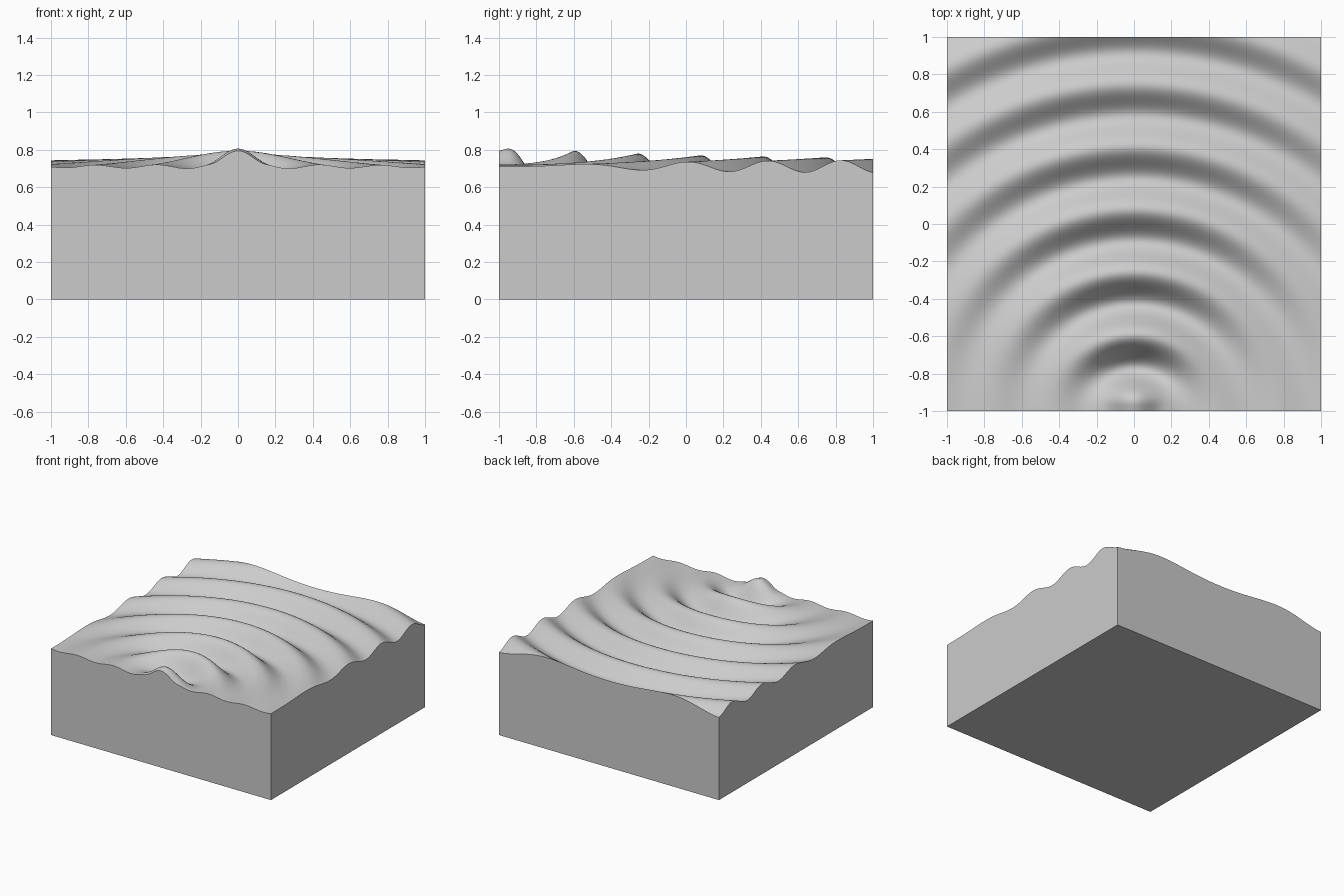
import bpy
import bmesh
import math

default = bpy.data.objects.get("Cube")
if default:
    bpy.data.objects.remove(default, do_unlink=True)

CELLS = 120
LEVEL = 0.711          # still surface height
WAVELENGTH = 1 / 3
SLIT = 0.3             # width of the opening on the front edge
SOURCES = 20

slit_points = [SLIT * ((i + 0.5) / SOURCES - 0.5) for i in range(SOURCES)]


def wave_height(x, y):
    """Sum of circular ripples sent out from points along the slit."""
    total = 0.0
    for s in slit_points:
        r = math.hypot(x - s, y + 1)
        total += math.sin(math.tau * r / WAVELENGTH) / math.sqrt(52 + 212 * r)
    return LEVEL + total / SOURCES


# Material
grey = bpy.data.materials.new("light_grey")
grey.use_nodes = True
colour = (0.6, 0.6, 0.6, 1)
grey.diffuse_color = colour
grey.node_tree.nodes["Principled BSDF"].inputs["Base Color"].default_value = colour

# Rippled top surface
bm = bmesh.new()
bmesh.ops.create_grid(bm, x_segments=CELLS, y_segments=CELLS, size=1)
for v in bm.verts:
    v.co.z = wave_height(v.co.x, v.co.y)

# Side walls pulled down from the rim, then the flat base
rim = [e for e in bm.edges if e.is_boundary]
for e in rim:
    e.smooth = False
walls = bmesh.ops.extrude_edge_only(bm, edges=rim)["geom"]
for v in walls:
    if isinstance(v, bmesh.types.BMVert):
        v.co.z = 0
base_edges = [e for e in bm.edges if e.is_boundary]
bmesh.ops.edgeloop_fill(bm, edges=base_edges)
for e in base_edges:
    e.smooth = False
bmesh.ops.recalc_face_normals(bm, faces=bm.faces[:])

mesh = bpy.data.meshes.new("wave_block")
bm.to_mesh(mesh)
bm.free()
mesh.materials.append(grey)
block = bpy.data.objects.new("wave_block", mesh)
bpy.context.collection.objects.link(block)

# Smooth ripples with crisp block edges
bpy.ops.object.select_all(action="DESELECT")
block.select_set(True)
bpy.context.view_layer.objects.active = block
bpy.ops.object.shade_smooth_by_angle(angle=math.radians(40))
